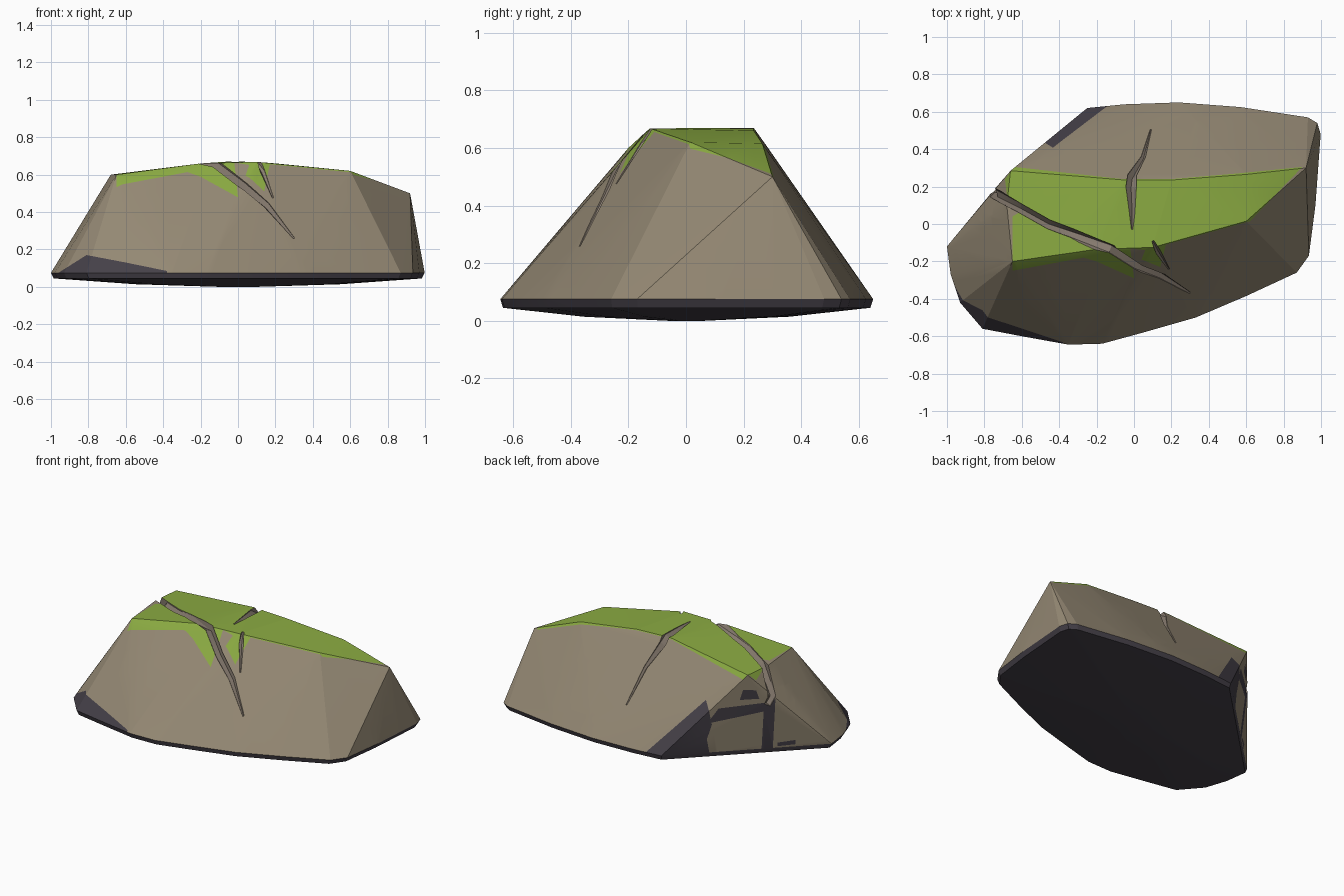
import bpy, bmesh
from mathutils import Vector
from mathutils.bvhtree import BVHTree
from mathutils.geometry import intersect_point_tri_2d  # noqa

if "Cube" in bpy.data.objects:
    bpy.data.objects.remove(bpy.data.objects["Cube"])

X, Y, Z = Vector((1, 0, 0)), Vector((0, 1, 0)), Vector((0, 0, 1))
STONE, MOSS, CRACK, DARK = range(4)
mats = []
for name, col in (("brown stone", (.30, .25, .175)), ("green moss", (.26, .41, .055)),
                  ("crack grey", (.25, .205, .165)), ("dark underside", (.06, .052, .066))):
    m = bpy.data.materials.new(name)
    m.diffuse_color = (*col, 1)
    m.use_nodes = True
    m.node_tree.nodes["Principled BSDF"].inputs["Base Color"].default_value = m.diffuse_color
    mats.append(m)


def make_object(name, bm):
    me = bpy.data.meshes.new(name)
    bm.to_mesh(me)
    for m in mats:
        me.materials.append(m)
    ob = bpy.data.objects.new(name, me)
    bpy.context.collection.objects.link(ob)
    return ob


# Rock body: hull of a base outline and a narrower crest
base = [(-1, -.12), (-.98, -.27), (-.93, -.42), (-.81, -.56), (-.6, -.6), (-.35, -.645),
        (-.17, -.64), (.05, -.58), (.33, -.5), (.6, -.385), (.87, -.26), (.935, -.17),
        (.97, .1), (.998, .48), (.98, .54), (.93, .57), (.57, .625), (.24, .65),
        (-.05, .64), (-.25, .62)]
crest = [(-.65, -.2, .6), (-.2, -.135, .66), (.1, -.125, .668), (.6, .015, .62),
         (.92, .3, .5), (.6, .265, .615), (.2, .235, .66), (-.05, .235, .67),
         (-.66, .285, .6), (-.68, .1, .6), (-.76, .17, .42)]
bm = bmesh.new()
for k, z in ((1, .075), (.985, .045), (.55, .014), (.1, .0)):
    for x, y in base:
        bm.verts.new((x * k, y * k, z))
for p in crest:
    bm.verts.new(p)
res = bmesh.ops.convex_hull(bm, input=bm.verts[:])
junk = {v for v in bm.verts if not v.link_faces}
bmesh.ops.delete(bm, geom=list(junk), context='VERTS')
bmesh.ops.recalc_face_normals(bm, faces=bm.faces[:])
bvh = BVHTree.FromBMesh(bm)
rock = make_object("mossy_rock", bm)
bm.free()


# Cracks: tapered grooves that follow the surface
def crack_cutter(name, path):
    """path: x, y, z guess, half width, depth"""
    pts, nors = [], []
    for x, y, z, w, d in path:
        loc, n = bvh.find_nearest(Vector((x, y, z)))[:2]
        pts.append(loc)
        nors.append(n)
    bm, rings = bmesh.new(), []
    last = len(pts) - 1
    for i, (p, (_, _, _, w, d)) in enumerate(zip(pts, path)):
        a, b = max(i - 1, 0), min(i + 1, last)
        n = (nors[a] + nors[i] * 2 + nors[b]).normalized()
        s = (pts[b] - pts[a]).cross(n).normalized()
        rings.append([bm.verts.new(p + s * u + n * h) for u, h in
                      ((w, .08), (w, -.2 * d), (0, -d), (-w, -.2 * d), (-w, .08))])
    for r, q in zip(rings, rings[1:]):
        for j in range(5):
            bm.faces.new((r[j], r[j - 1], q[j - 1], q[j]))
    bm.faces.new(rings[0])
    bm.faces.new(rings[-1])
    bmesh.ops.recalc_face_normals(bm, faces=bm.faces[:])
    for f in bm.faces:
        f.material_index = CRACK
    ob = make_object(name, bm)
    ob.hide_render = True
    bm.free()
    return ob


cutters = [
    crack_cutter("long_crack_cutter", [
        (-.75, .2, .38, .02, .03), (-.755, .165, .44, .025, .04), (-.62, .09, .62, .024, .04),
        (-.46, 0, .63, .024, .04), (-.33, -.05, .65, .024, .04), (-.12, -.14, .66, .026, .04),
        (.02, -.22, .54, .024, .035), (.15, -.28, .44, .02, .025), (.3, -.37, .26, .005, .008)]),
    crack_cutter("cross_crack_cutter", [
        (.09, .5, .28, .004, .006), (.05, .36, .49, .012, .015), (-.01, .26, .63, .024, .035),
        (-.015, .2, .67, .028, .035), (-.01, .06, .67, .015, .02), (-.01, -.03, .67, .004, .006)]),
    crack_cutter("small_crack_cutter", [
        (.1, -.09, .66, .006, .006), (.13, -.15, .62, .014, .014), (.19, -.25, .48, .004, .006)]),
]
for c in cutters:
    mod = rock.modifiers.new(c.name, 'BOOLEAN')
    mod.operation, mod.solver, mod.object = 'DIFFERENCE', 'EXACT', c
bpy.context.view_layer.update()
cut = bpy.data.meshes.new_from_object(rock.evaluated_get(bpy.context.evaluated_depsgraph_get()))
rock.modifiers.clear()
for c in cutters:
    bpy.data.objects.remove(c)

bm = bmesh.new()
bm.from_mesh(cut)
bmesh.ops.triangulate(bm, faces=bm.faces[:])


def inside(pt, poly):
    hit = False
    for (x1, y1), (x2, y2) in zip(poly, poly[1:] + poly[:1]):
        if (y1 > pt[1]) != (y2 > pt[1]) and pt[0] < (x2 - x1) * (pt[1] - y1) / (y2 - y1) + x1:
            hit = not hit
    return hit


def paint(poly, mat, org, u, v, lean):
    """Cut a flat outline into the faces that look its way, then colour the inside."""
    view = u.cross(v)
    if view.dot(org) < 0:
        view = -view

    def facing():
        return [f for f in bm.faces if f.material_index == STONE and f.normal.dot(view) > lean]
    for a, b in zip(poly, poly[1:] + poly[:1]):
        fs = facing()
        geom = list({e for f in fs for e in (*f.verts, *f.edges)}) + fs
        bmesh.ops.bisect_plane(bm, geom=geom, dist=1e-5, plane_co=org + u * a[0] + v * a[1],
                               plane_no=u * (b[1] - a[1]) - v * (b[0] - a[0]))
    bm.normal_update()
    for f in facing():
        c = f.calc_center_median() - org
        if inside((c.dot(u), c.dot(v)), poly):
            f.material_index = mat


# Dark underside and rim
for f in bm.faces:
    if f.material_index == STONE and f.calc_center_median().z < .073:
        f.material_index = DARK

# Moss over the top, with tongues running down the front
paint([(-.69, .24), (-.64, .305), (-.06, .24), (.2, .24), (.55, .27), (.9, .305), (.62, .015),
       (.17, -.11), (.14, -.23), (.04, -.19), (.06, -.14), (-.02, -.13), (0, -.29), (-.2, -.2),
       (-.27, -.18), (-.65, -.25), (-.65, .04), (-.6, .07), (-.68, .16)],
      MOSS, Z, X, Y, .15)

# Dark wedge at the front left foot
paint([(-1, .05), (-.81, .17), (-.6, .13), (-.38, .085), (-.38, .05)], DARK, -Y, X, Z, .2)

# Dark stains on the steep back left face
along = Vector((-.75, -.74, 0)).normalized()
for poly in ([(-.1, .06), (.3, .06), (.28, .17), (.31, .27), (.28, .42)],
             [(.28, .28), (.64, .34), (.64, .4), (.35, .38)],
             [(.48, .43), (.6, .43), (.58, .49), (.5, .5)],
             [(.62, .06), (.69, .06), (.7, .42), (.63, .38)],
             [(.72, .085), (.83, .09), (.83, .12), (.72, .11)]):
    paint(poly, DARK, Vector((-.25, .62, 0)), along, Z, .5)

bm.to_mesh(rock.data)
bm.free()
bpy.context.view_layer.objects.active = rock
rock.select_set(True)
bpy.ops.object.shade_smooth_by_angle(angle=.3)
